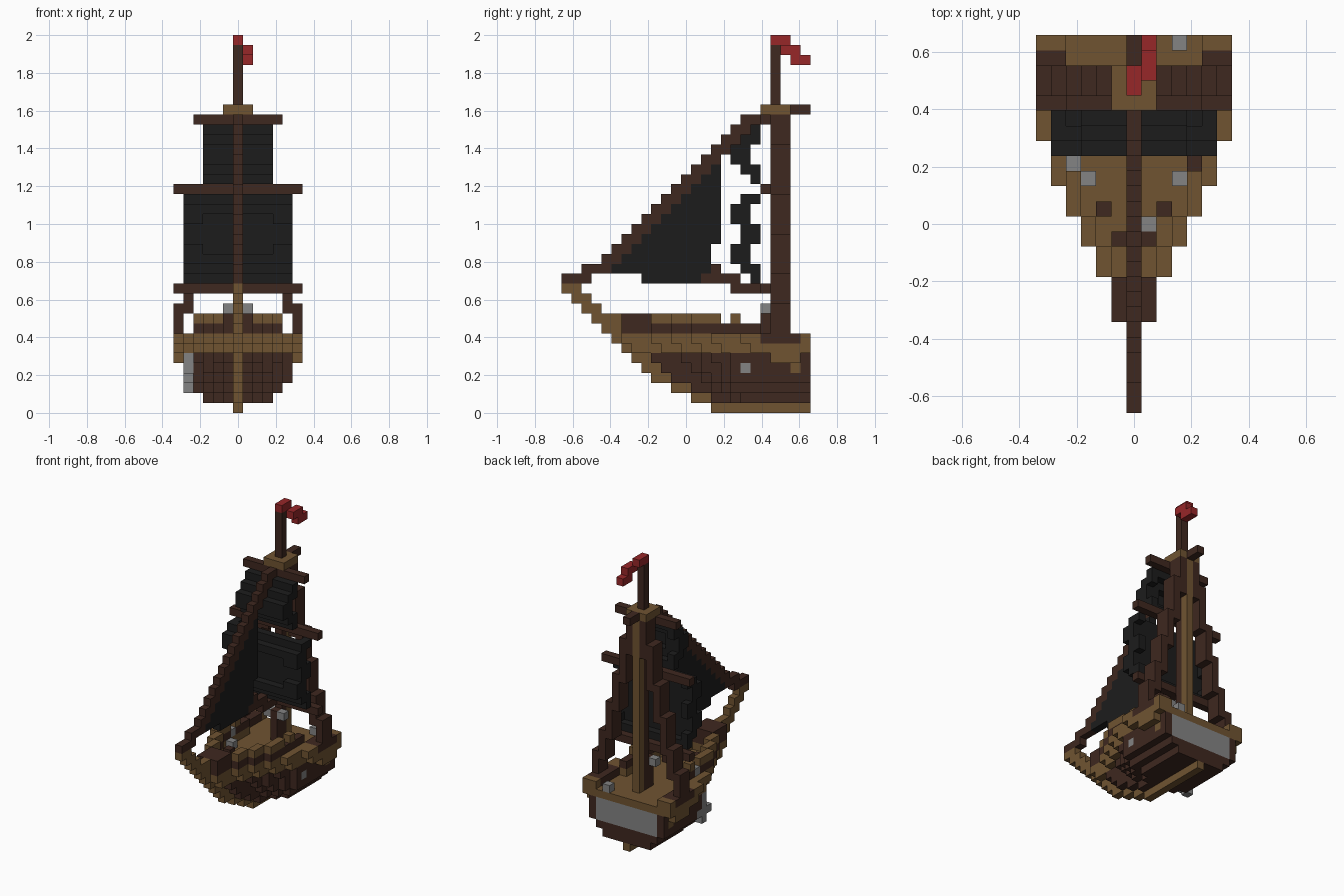
import bpy, bmesh
from mathutils import Vector

cube = bpy.data.objects.get("Cube")
if cube:
    bpy.data.objects.remove(cube, do_unlink=True)

V = 2 / 38  # edge length of one block


def material(name, rgb):
    m = bpy.data.materials.new(name)
    m.use_nodes = True
    m.diffuse_color = (*rgb, 1)
    m.node_tree.nodes["Principled BSDF"].inputs["Base Color"].default_value = (*rgb, 1)
    return m


TAN = material("light wood", (0.16, 0.088, 0.031))
DARK = material("dark wood", (0.049, 0.021, 0.014))
BLACK = material("black cloth", (0.012, 0.012, 0.012))
RED = material("red cloth", (0.31, 0.02, 0.022))
GREY = material("grey metal", (0.23, 0.23, 0.23))

cells = {}  # block position -> part name; later parts replace earlier ones
colour = {}


def box(name, mat, x, y, z, mirror=False):
    """Fill inclusive block ranges, x across, y to the stern, z up."""
    colour[name] = mat
    for i in range(x[0], x[1] + 1):
        for j in range(y[0], y[1] + 1):
            for k in range(z[0], z[1] + 1):
                cells[i, j, k] = name
                if mirror:
                    cells[-i, j, k] = name


def at(name, mat, x, y, z, mirror=False):
    box(name, mat, (x, x), (y, y), (z, z), mirror)


def half_width(j, shift=0):
    """Half width in blocks at length j; lower layers start further aft."""
    starts = (6, 9, 11, 13, 15, 18)
    return sum(j >= s + shift * (1 - 0.15 * n) for n, s in enumerate(starts))


# Hull: each layer down is narrower and starts further aft
LAYERS = ((1, 3, 9), (2, 4, 7), (3, 5, 5), (4, 5, 4), (5, 5, 3), (6, 6, 1))
for k, widest, shift in LAYERS:
    name, mat = ("deck", TAN) if k > 5 else ("lower_hull", DARK)
    for j in range(6 + shift, 25):
        w = min(widest, half_width(j, shift))
        box(name, mat, (-w, w), (j, j), (k, k))

# Gunwale standing one block above the deck
box("gunwale", TAN, (-1, 1), (6, 8), (7, 7))
for j in range(9, 25):
    w = half_width(j)
    box("gunwale", TAN, (min(w, 4) if j < 20 else 5, w), (j, j), (7, 7), True)

# Keel and curved stem
box("keel", TAN, (0, 0), (15, 24), (0, 0))
for k, j in enumerate((13, 11, 9, 8, 7, 6, 5, 4, 3, 2, 1, 0), 1):
    box("stem", TAN, (0, 0), (j, j + (2 if 4 < k < 10 else 1)), (k, k))

# Stern panel and side fittings
box("stern_panel", GREY, (-4, 4), (24, 24), (3, 5))
box("side_brackets", TAN, (6, 6), (21, 23), (5, 5), True)
at("side_brackets", TAN, 5, 23, 4, True)
at("side_port", GREY, 5, 18, 4)

# Rails around the deck
box("bow_rail", DARK, (-1, 1), (6, 8), (8, 9))
for j in range(9, 20):
    x = min(half_width(j), 4)
    at("rail", DARK, x, j, 8, True)
    if j < 16 or j == 17:
        at("rail_cap", TAN, x, j, 9, True)

# Deck fittings
for x, j in ((2, 13), (1, 11)):
    at("deck_posts", DARK, x, j, 7, True)
for x, j, k in ((-4, 16, 8), (-3, 15, 7), (3, 15, 7), (1, 12, 7), (3, 24, 7)):
    at("deck_metalwork", GREY, x, j, k)
box("wheel_post", DARK, (0, 0), (20, 20), (7, 10))
at("wheel", GREY, 1, 20, 10, True)

# Anchor hanging on the right side
box("anchor", GREY, (-5, -5), (16, 16), (2, 5))
box("anchor", GREY, (-5, -5), (15, 17), (3, 3))

# Mast with its light rear spine, lookout platform and flag
box("mast", DARK, (0, 0), (21, 21), (7, 36))
box("mast_spine", TAN, (0, 0), (22, 22), (7, 29))
box("lookout", TAN, (-1, 1), (20, 22), (30, 30))
box("rear_spar", DARK, (0, 0), (23, 24), (30, 30))
box("flag", RED, (0, 0), (21, 22), (37, 37))
box("flag", RED, (1, 1), (22, 23), (36, 36))
box("flag", RED, (1, 1), (23, 24), (35, 35))

# Shrouds stepping from the hull sides in to the mast top
box("shroud_base", DARK, (5, 6), (20, 23), (7, 7), True)
for x, low, high in ((6, 8, 10), (5, 10, 13), (4, 13, 17), (3, 17, 21), (2, 21, 26), (1, 25, 29)):
    box("shrouds", DARK, (x, x), (21, 22), (low, high), True)

# Yards
for half, k in ((6, 12), (6, 22), (4, 29)):
    box("yards", DARK, (-half, half), (20, 20), (k, k))

# Square sails, bottom row to top: middle half width, then the first and last
# block of the middle and of the outer edges
MAIN_ROWS = (
    (5, 19, 19, 19, 19), (4, 18, 18, 18, 19), (3, 17, 18, 17, 18),
    (3, 18, 18, 17, 18), (4, 18, 18, 18, 19), (4, 18, 18, 18, 19),
    (3, 18, 18, 17, 18), (3, 17, 18, 17, 18), (4, 18, 18, 18, 19),
)
TOP_ROWS = (
    (3, 19, 19, 19, 19), (2, 18, 18, 18, 19), (1, 17, 17, 17, 18),
    (1, 17, 17, 17, 18), (2, 18, 18, 18, 19), (3, 19, 19, 19, 19),
)
for name, half, base, rows in (("main_sail", 5, 13, MAIN_ROWS), ("top_sail", 3, 23, TOP_ROWS)):
    for k, (middle, front, back, edge_front, edge_back) in enumerate(rows, base):
        box(name, BLACK, (-middle, middle), (front, back), (k, k))
        box(name, BLACK, (middle + 1, half), (edge_front, edge_back), (k, k), True)

# Jib sail with its forestay and boom
box("jib_sail", BLACK, (0, 0), (8, 14), (13, 13))
for k in range(14, 25):
    box("jib_sail", BLACK, (0, 0), (k - 9, 14 if k < 17 else 15), (k, k))
box("boom", DARK, (0, 0), (14, 17), (13, 13))
box("boom", DARK, (0, 0), (17, 20), (12, 12))
at("boom", DARK, 0, 15, 14)
box("forestay", DARK, (0, 0), (0, 2), (13, 13))
box("forestay", DARK, (0, 0), (2, 4), (14, 14))
for k in range(15, 30):
    box("forestay", DARK, (0, 0), (k - 11, k - 10), (k, k))

# Turn the blocks into one mesh per part, keeping only exposed faces
for name, mat in colour.items():
    bm = bmesh.new()
    verts = {}
    for (i, j, k), part in cells.items():
        if part != name:
            continue
        for axis in range(3):
            for side in (0, 1):
                step = [0, 0, 0]
                step[axis] = 2 * side - 1
                if (i + step[0], j + step[1], k + step[2]) in cells:
                    continue
                ring = []
                for a, b in ((0, 0), (1, 0), (1, 1), (0, 1)):
                    p = [i, j, k]
                    p[axis] += side
                    p[(axis + 1) % 3] += a
                    p[(axis + 2) % 3] += b
                    p = tuple(p)
                    if p not in verts:
                        verts[p] = bm.verts.new(Vector((p[0] - 0.5, p[1] - 12.5, p[2])) * V)
                    ring.append(verts[p])
                bm.faces.new(ring if side else ring[::-1])
    mesh = bpy.data.meshes.new(name)
    bm.to_mesh(mesh)
    bm.free()
    mesh.materials.append(mat)
    bpy.context.scene.collection.objects.link(bpy.data.objects.new(name, mesh))
